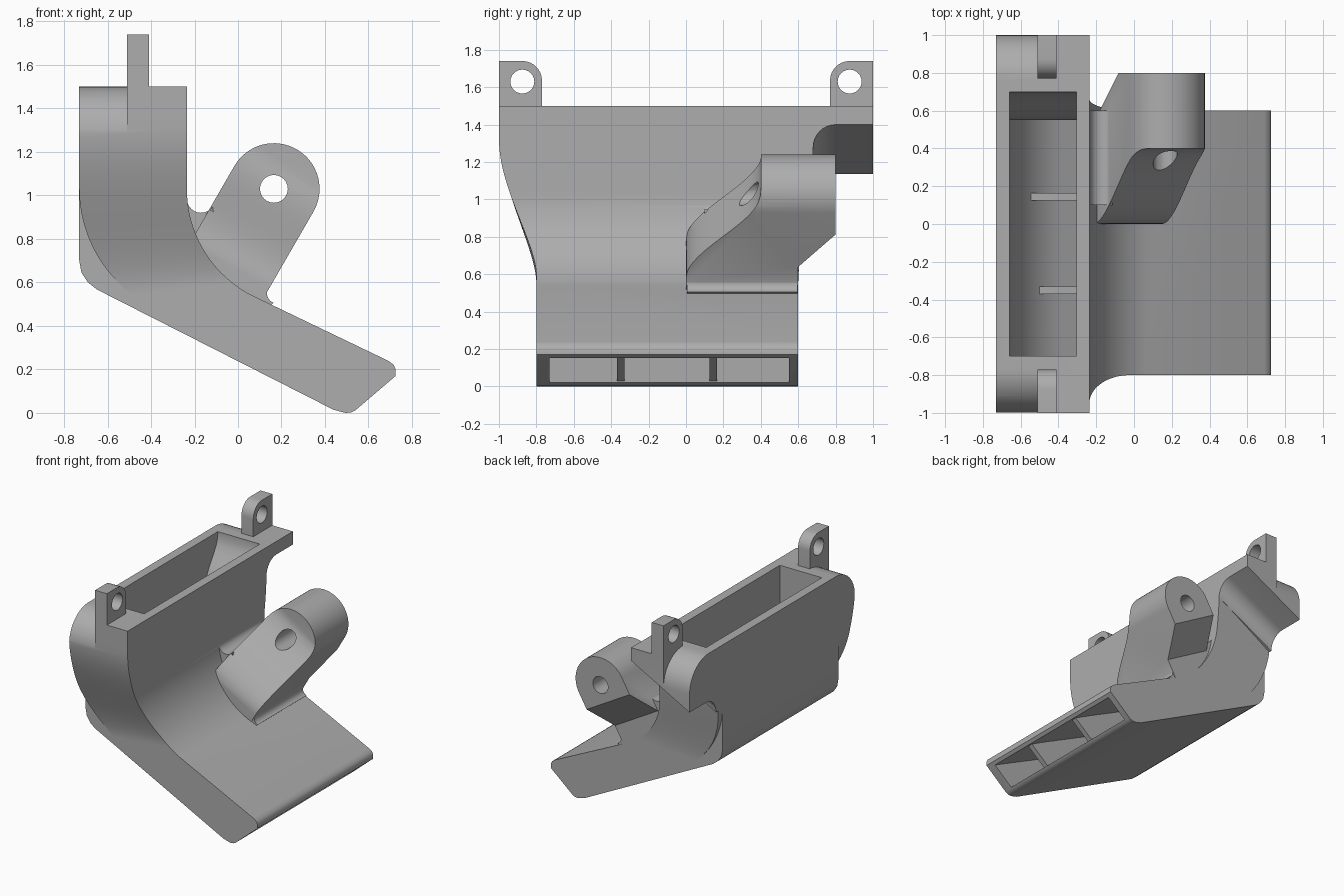
import bpy, bmesh
from math import sin, cos, radians, pi, sqrt
from mathutils import Vector

if "Cube" in bpy.data.objects:
    bpy.data.objects.remove(bpy.data.objects["Cube"], do_unlink=True)

grey = bpy.data.materials.new("plain grey")
grey.use_nodes = True
colour = (0.42, 0.42, 0.42, 1)
grey.diffuse_color = colour
grey.node_tree.nodes["Principled BSDF"].inputs["Base Color"].default_value = colour

X, Y, Z = Vector((1, 0, 0)), Vector((0, 1, 0)), Vector((0, 0, 1))
BEND = radians(63)


def smooth(t, a, b):
    t = min(max((t - a) / (b - a), 0), 1)
    return t * t * (3 - 2 * t)


def arc(cx, cz, r, a0, a1, n=8):
    return [(cx + r * cos(radians(a0 + (a1 - a0) * i / n)),
             cz + r * sin(radians(a0 + (a1 - a0) * i / n))) for i in range(n + 1)]


def loft(name, rings):
    """Skin a closed solid through equal rings of points."""
    bm = bmesh.new()
    rows = [[bm.verts.new(p) for p in ring] for ring in rings]
    n = len(rows[0])
    for a, b in zip(rows, rows[1:]):
        for i in range(n):
            j = (i + 1) % n
            bm.faces.new((a[i], a[j], b[j], b[i]))
    bm.faces.new(rows[0][::-1])
    bm.faces.new(rows[-1])
    bmesh.ops.recalc_face_normals(bm, faces=bm.faces)
    mesh = bpy.data.meshes.new(name)
    bm.to_mesh(mesh)
    bm.free()
    mesh.materials.append(grey)
    ob = bpy.data.objects.new(name, mesh)
    bpy.context.collection.objects.link(ob)
    return ob


def prism(name, pts, d0, d1, u=X, v=Z, axis=Y, origin=Vector()):
    """Extrude a flat profile along an axis."""
    return loft(name, [[origin + u * p + v * q + axis * d for p, q in pts] for d in (d0, d1)])


def combine(ob, other, operation):
    bpy.context.view_layer.objects.active = ob
    mod = ob.modifiers.new(operation, 'BOOLEAN')
    mod.operation, mod.solver, mod.object = operation, 'EXACT', other
    bpy.ops.object.modifier_apply(modifier=mod.name)
    bpy.data.objects.remove(other, do_unlink=True)


def finish(ob, angle=30):
    bpy.ops.object.select_all(action='DESELECT')
    ob.select_set(True)
    bpy.context.view_layer.objects.active = ob
    bpy.ops.object.shade_smooth_by_angle(angle=radians(angle))


def duct_wall(a, inset=0.0):
    """Inner and outer points of the duct bend at angle a."""
    r, q = 0.55 + inset, 0.605 - inset
    return ((0.315 - r * cos(a), 1.03 - r * sin(a)),
            (-0.125 - q * cos(a), 1.03 - q * sin(a)))


def section(inner, outer, y0, y1):
    return [Vector((inner[0], y0, inner[1])), Vector((inner[0], y1, inner[1])),
            Vector((outer[0], y1, outer[1])), Vector((outer[0], y0, outer[1]))]


def stations(inset, top):
    """Path length, inner point and outer point from inlet to end of bend."""
    rows = []
    for z in [top] + [1.5 - 0.047 * i for i in range(1, 10)]:
        rows.append((1.5 - z, (-0.235 - inset, z), (-0.73 + inset, z)))
    for i in range(25):
        a = BEND * i / 24
        rows.append((0.47 + 0.56 * a, *duct_wall(a, inset)))
    return rows


# Duct body: constant-width profile
inner_arc = [duct_wall(BEND * i / 24)[0] for i in range(25)]
profile = [(-0.73, 1.5), (-0.235, 1.5)] + inner_arc
profile += [(0.69, 0.24), (0.715, 0.222), (0.725, 0.2), (0.725, 0.17),
            (0.54, 0.012), (0.52, 0.002), (0.495, 0), (0.44, 0.014)]
profile += [(-0.65, 0.568), (-0.69, 0.6), (-0.72, 0.645), (-0.73, 0.7)]
body = prism("duct_body", profile, -0.8, 0.6)

# Flared inlet that narrows round the bend
flare = loft("flare", [section(p, q, -1 + 0.2 * smooth(s, 0.18, 0.98),
                               0.68 - 0.08 * smooth(s, 0.2, 0.98))
                       for s, p, q in stations(0, 1.5)])
combine(body, flare, 'UNION')

# Overhanging flange with a filleted underside
drops = [(1, 0)] + [(0.8 - 0.12 * sin(t * pi / 16), 0.12 * (1 - cos(t * pi / 16)))
                    for t in range(9)] + [(0.6, 0.12)]
flange = loft("flange", [[Vector((x, y, z)) for x, z in
                          ((-0.73, 1.5), (-0.235, 1.5), (-0.235, 1.4 - d), (-0.73, 1.135 - d))]
                         for y, d in drops])
combine(body, flange, 'UNION')

# Rounded shoulders at both rear ends
for side in (-1, 1):
    pts = arc(0.77, 1.27, 0.23, 0, 90, 12) + [(0.77, 1.6), (1.1, 1.6), (1.1, 1.27)]
    combine(body, prism("shoulder_cut", pts, -0.8, -0.51, Y * side, Z, X), 'DIFFERENCE')

# Mounting arm: a slanted stadium shaped by an S-curved front and a sloped rear
down, across = Vector((-0.5, 0, -0.866)), Vector((0.866, 0, -0.5))
pivot = Vector((0.165, 0, 1.03))
stadium = arc(0, 0, 0.21, 90, 270, 32) + [(0.55, -0.21), (0.55, 0.21)]
arm = prism("arm", stadium, 0, 0.8, down, across, Y, pivot)
front = [(-0.12 + 0.52 * i / 20, 0.4 - 0.4 * smooth(i / 20, 0, 1)) for i in range(20)]
front_cut = [(-0.4, -0.1), (-0.4, 0.4)] + front + [(0.4, 0), (0.4, -0.1)]
rear_cut = [(0.13, 0.8), (0.33, 0.6), (0.7, 0.6), (0.7, 0.9), (0.13, 0.9)]
for pts in (front_cut, rear_cut):
    combine(arm, prism("arm_cut", pts, -0.4, 0.4, down, Y, across, pivot), 'DIFFERENCE')
combine(body, arm, 'UNION')

# Fillets where the arm meets the duct
upper = arc(-0.17, 0.985, 0.065, 185, 325, 10) + [(-0.09, 0.8), (-0.3, 0.8), (-0.3, 0.985)]
lower = arc(0.18, 0.55, 0.047, 150, 250, 8) + [(0.1, 0.45), (0.05, 0.58)]
combine(body, prism("upper_fillet", upper, 0.1, 0.6), 'UNION')
combine(body, prism("lower_fillet", lower, 0.005, 0.595), 'UNION')

# Pivot hole
combine(body, prism("pivot_hole", arc(0.165, 1.03, 0.064, 0, 345, 23), 0.02, 0.9), 'DIFFERENCE')

# Air passage through the duct
rows = stations(0.07, 1.6)
cavity = [section(p, q, -0.7 - 0.03 * smooth(s, 0.5, 1), 0.7 - 0.15 * smooth(s, 0.02, 0.35))
          for s, p, q in rows]
cavity.append(section((0.84, 0.085), (0.675, -0.05), -0.73, 0.55))
combine(body, loft("passage", cavity), 'DIFFERENCE')
finish(body)

# Dividing vanes inside the outlet
for name, y, start in (("left_vane", 0.145, 37), ("right_vane", -0.35, 44)):
    angles = [radians(start + (63 - start) * i / 8) for i in range(9)]
    rings = [section(*duct_wall(a, 0.06), y - 0.02, y + 0.02) for a in angles]
    rings.append(section((0.69, 0.155), (0.53, 0.02), y - 0.02, y + 0.02))
    finish(loft(name, rings))

# Drilled tabs on top of the inlet
for name, side in (("front_tab", -1), ("rear_tab", 1)):
    pts = [(1, 1.45), (1, 1.74)] + arc(0.875, 1.635, 0.105, 90, 180) + [(0.77, 1.45)]
    tab = prism(name, pts, -0.51, -0.41, Y * side, Z, X)
    hole = prism("tab_hole", arc(0.875, 1.63, 0.064, 0, 345, 23), -0.6, -0.3, Y * side, Z, X)
    combine(tab, hole, 'DIFFERENCE')
    finish(tab)
